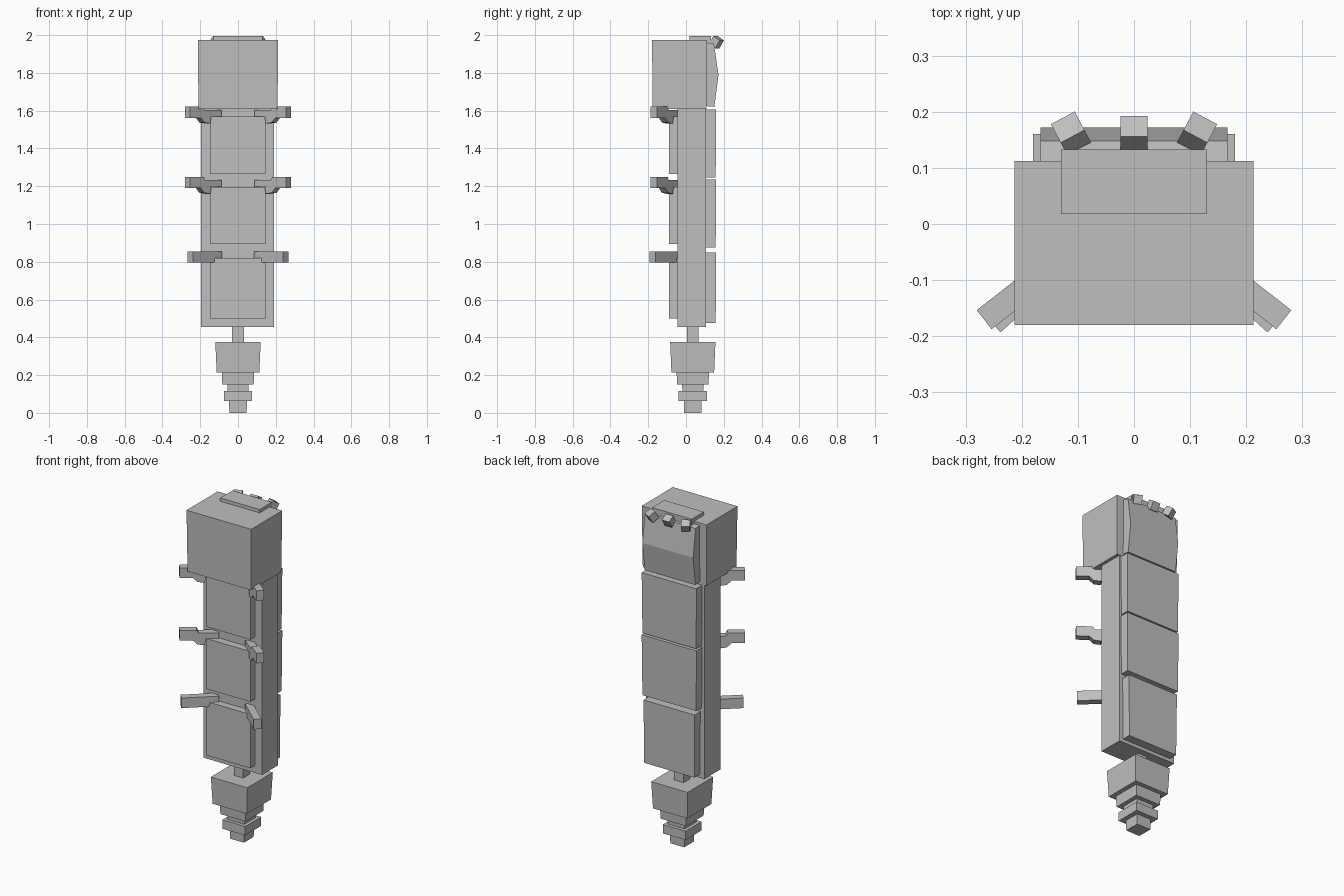
import bpy
import bmesh
import math
from mathutils import Vector, Matrix

old = bpy.data.objects.get("Cube")
if old:
    bpy.data.objects.remove(old, do_unlink=True)

grey = bpy.data.materials.new("plain grey")
grey.use_nodes = True
grey.diffuse_color = (0.52, 0.52, 0.52, 1)
grey.node_tree.nodes["Principled BSDF"].inputs["Base Color"].default_value = (0.52, 0.52, 0.52, 1)


def finish(name, bm):
    bmesh.ops.recalc_face_normals(bm, faces=bm.faces)
    mesh = bpy.data.meshes.new(name)
    bm.to_mesh(mesh)
    bm.free()
    mesh.materials.append(grey)
    obj = bpy.data.objects.new(name, mesh)
    bpy.context.collection.objects.link(obj)
    return obj


def block(name, x, y, z, taper=0.0):
    """Box from three (low, high) ranges; taper pulls the bottom inward."""
    bm = bmesh.new()
    bmesh.ops.create_cube(bm, size=1)
    for v in bm.verts:
        inset = taper if v.co.z < 0 else 0
        sx, sy = math.copysign(1, v.co.x), math.copysign(1, v.co.y)
        v.co = Vector((x[sx > 0] - sx * inset, y[sy > 0] - sy * inset, z[v.co.z > 0]))
    return finish(name, bm)


def prism(name, outline, width, matrix):
    """Extrude an (along, up) outline sideways, centred, then place it."""
    bm = bmesh.new()
    face = bm.faces.new([bm.verts.new((a, -width / 2, u)) for a, u in outline])
    side = bmesh.ops.extrude_face_region(bm, geom=[face])["geom"]
    bmesh.ops.translate(bm, vec=(0, width, 0),
                        verts=[g for g in side if isinstance(g, bmesh.types.BMVert)])
    bm.transform(matrix)
    return finish(name, bm)


# Head and body
block("head", (-0.213, 0.213), (-0.18, 0.112), (1.61, 1.975), 0.004)
block("head_top_plate", (-0.13, 0.13), (0.018, 0.133), (1.955, 1.995))
block("torso", (-0.195, 0.19), (-0.045, 0.105), (0.455, 1.612))

# Raised belly panels
for i, (low, high) in enumerate([(0.5, 0.82), (0.895, 1.195), (1.265, 1.57)]):
    block(f"belly_panel_{i + 1}", (-0.147, 0.145), (-0.09, -0.04), (low, high))

# Back plates
for i, (low, high, half) in enumerate([(0.475, 0.85, 0.168), (0.875, 1.235, 0.18), (1.245, 1.605, 0.18)]):
    block(f"back_plate_{i + 1}", (-half, half), (0.1, 0.16), (low, high), 0.003)

# Angled shell behind the head
shell = [(0.1, 1.625), (0.15, 1.62), (0.172, 1.79), (0.148, 1.955), (0.1, 1.962)]
prism("head_back_shell", shell, 0.334, Matrix.Rotation(math.pi / 2, 4, "Z"))

# Three tilted knobs on the upper edge of the shell
for name, x, turn in [("right", -0.112, 28), ("middle", 0, 0), ("left", 0.112, -28)]:
    knob = block(f"{name}_knob", (-0.024, 0.024), (-0.022, 0.022), (-0.025, 0.025))
    knob.matrix_world = (Matrix.Translation((x, 0.161, 1.963))
                         @ Matrix.Rotation(math.radians(turn), 4, "Z")
                         @ Matrix.Rotation(math.radians(-32), 4, "X"))

# Three pairs of short legs reaching forward and outward
jointed = [(0, -0.022), (0.07, -0.022), (0.075, -0.06), (0.115, -0.055), (0.14, -0.03),
           (0.212, -0.03), (0.212, 0.03), (0.12, 0.03), (0.11, 0.012), (0, 0.012)]
straight = [(0, -0.03), (0.205, -0.03), (0.205, 0.03), (0, 0.03)]
for pair, z, outline, angle in [("lower", 0.825, straight, -42),
                                ("middle", 1.22, jointed, -38),
                                ("upper", 1.592, jointed, -38)]:
    for side, s in [("left", 1), ("right", -1)]:
        place = (Matrix.Scale(s, 4, (1, 0, 0)) @ Matrix.Translation((0.1, -0.04, z))
                 @ Matrix.Rotation(math.radians(angle), 4, "Z"))
        prism(f"{side}_{pair}_leg", outline, 0.043, place)

# Stepped tail: half width, low, high, taper
steps = [("neck", 0.031, 0.37, 0.46, 0), ("tail_block", 0.12, 0.215, 0.375, 0.007),
         ("tail_step", 0.086, 0.15, 0.217, 0.003), ("tail_collar", 0.057, 0.112, 0.152, 0.002),
         ("tail_ring", 0.075, 0.062, 0.115, 0), ("tail_tip", 0.047, 0, 0.064, 0.001)]
for name, half, low, high, taper in steps:
    block(name, (-half, half), (0.036 - half, 0.036 + half), (low, high), taper)
